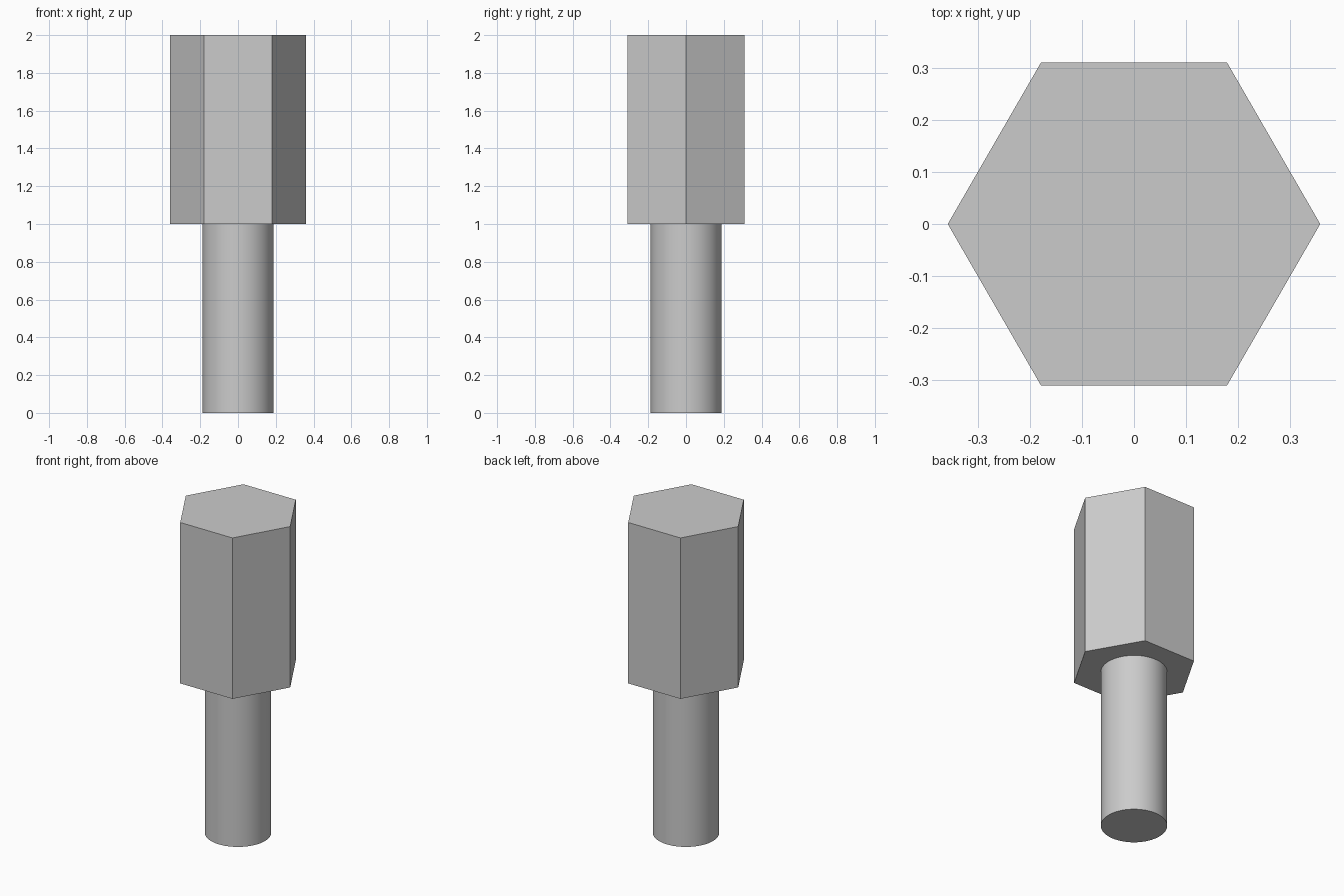
import bpy
import math

default_cube = bpy.data.objects.get("Cube")
if default_cube:
    bpy.data.objects.remove(default_cube, do_unlink=True)

# Single plain metal colour
COLOUR = (0.6, 0.6, 0.6, 1.0)
metal = bpy.data.materials.new("light_grey_metal")
metal.use_nodes = True
metal.diffuse_color = COLOUR
for node in metal.node_tree.nodes:
    if node.type == 'BSDF_PRINCIPLED':
        node.inputs["Base Color"].default_value = COLOUR


def prism(name, sides, radius, bottom, top):
    """Upright capped prism with a corner on the x axis."""
    bpy.ops.mesh.primitive_cylinder_add(
        vertices=sides, radius=radius, depth=top - bottom,
        end_fill_type='NGON', location=(0, 0, (bottom + top) / 2),
        rotation=(0, 0, math.pi / 2))
    obj = bpy.context.object
    obj.name = obj.data.name = name
    bpy.ops.object.transform_apply(location=True, rotation=True, scale=True)
    obj.data.materials.append(metal)
    return obj


# Hexagonal body, flat sided
prism("hex_body", 6, 0.359, 1.0, 2.0)

# Round stud below the body, smooth around its side
prism("round_stud", 64, 0.187, 0.0, 1.0)
bpy.ops.object.shade_smooth_by_angle(angle=math.radians(30))
